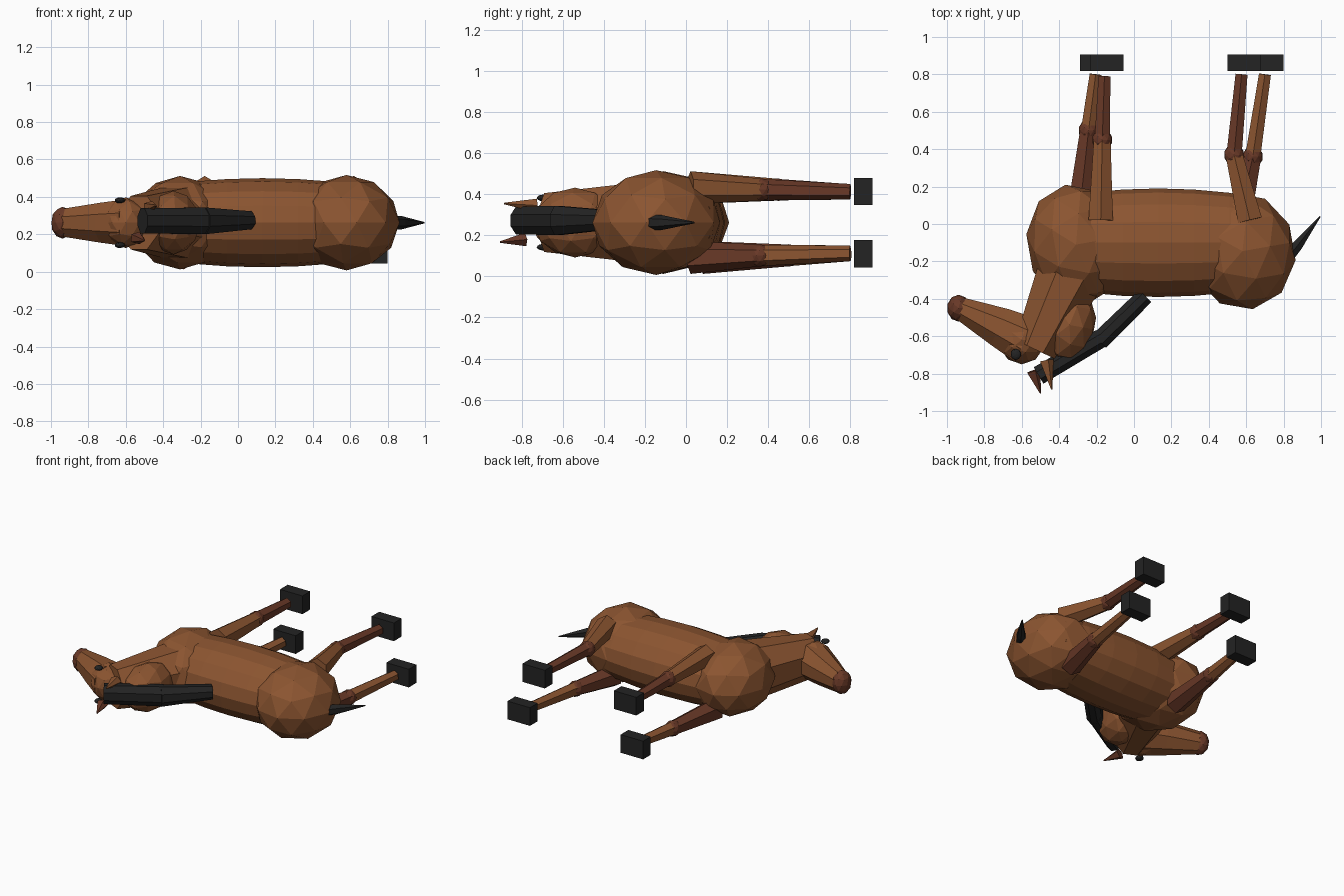
import bpy, bmesh, math
from mathutils import Vector, Matrix

if "Cube" in bpy.data.objects:
    bpy.data.objects.remove(bpy.data.objects["Cube"])

MID = 0.262  # height of the body's plane of symmetry


def material(name, rgb):
    m = bpy.data.materials.new(name)
    m.diffuse_color = (*rgb, 1)
    m.use_nodes = True
    m.node_tree.nodes["Principled BSDF"].inputs["Base Color"].default_value = m.diffuse_color
    return m


BROWN = material("coat brown", (0.26, 0.09, 0.03))
RED = material("dark reddish brown", (0.14, 0.04, 0.02))
BLACK = material("hair black", (0.017, 0.017, 0.017))


def finish(bm, name, mat):
    bmesh.ops.recalc_face_normals(bm, faces=bm.faces)
    me = bpy.data.meshes.new(name)
    bm.to_mesh(me)
    bm.free()
    me.materials.append(mat)
    ob = bpy.data.objects.new(name, me)
    bpy.context.collection.objects.link(ob)
    return ob


def ball(name, mat, centre, radii, sub=2, turn=0):
    bm = bmesh.new()
    mat4 = (Matrix.Translation(centre) @ Matrix.Rotation(math.radians(turn), 4, 'Z')
            @ Matrix.Diagonal((*radii, 1)))
    bmesh.ops.create_icosphere(bm, subdivisions=sub, radius=1, matrix=mat4)
    return finish(bm, name, mat)


def tube(name, mat, stations, sides=6, phase=0.5):
    """Loft rings; each station is (point, in-plane radius, vertical radius)."""
    bm = bmesh.new()
    axis = (Vector(stations[-1][0]) - Vector(stations[0][0])).normalized()
    side = axis.cross(Vector((0, 0, 1))).normalized()
    up = side.cross(axis)
    rings = []
    for p, a, b in stations:
        ring = []
        for i in range(sides):
            t = 2 * math.pi * (i + phase) / sides
            ring.append(bm.verts.new(Vector(p) + side * a * math.cos(t) + up * b * math.sin(t)))
        rings.append(ring)
    for r0, r1 in zip(rings, rings[1:]):
        for i in range(sides):
            j = (i + 1) % sides
            bm.faces.new((r0[i], r0[j], r1[j], r1[i]))
    bm.faces.new(rings[0])
    bm.faces.new(rings[-1])
    return finish(bm, name, mat)


def box(name, mat, centre, size):
    bm = bmesh.new()
    bmesh.ops.create_cube(bm, size=1, matrix=Matrix.Translation(centre) @ Matrix.Diagonal((*size, 1)))
    return finish(bm, name, mat)


# Body: rounded barrel, haunch and chest
barrel = [(-0.42, 0.80), (-0.25, 0.92), (-0.06, 0.98), (0.13, 1.0),
          (0.32, 0.98), (0.51, 0.92), (0.68, 0.80)]
tube("barrel", BROWN, [((x, -0.1, MID), 0.29 * k, 0.238 * k) for x, k in barrel], 16, 0)
ball("haunch", BROWN, (0.58, -0.145, MID), (0.285, 0.315, 0.255), 2, 10)
ball("chest", BROWN, (-0.31, -0.11, MID), (0.265, 0.325, 0.25), 2, 10)

# Neck and crest muscle
tube("neck", BROWN, [((-0.33, -0.25, MID), 0.2, 0.205), ((-0.53, -0.67, MID), 0.125, 0.155)], 8)
ball("crest", BROWN, (-0.345, -0.54, MID), (0.14, 0.205, 0.17), 2, -10)

# Head: skull tapering to a muzzle
ball("skull", BROWN, (-0.60, -0.62, MID), (0.125, 0.13, 0.135), 2)
tube("face", BROWN, [((-0.58, -0.62, MID), 0.14, 0.135), ((-0.72, -0.55, MID), 0.115, 0.115),
                     ((-0.93, -0.45, MID), 0.065, 0.08)], 8)
ball("muzzle", RED, (-0.938, -0.45, MID), (0.062, 0.072, 0.085), 2)
for s, tag in ((1, "upper"), (-1, "lower")):
    ball(tag + "_eye", BLACK, (-0.632, -0.697, MID + s * 0.12), (0.028, 0.03, 0.016), 2)
    ball(tag + "_nostril", BLACK, (-0.898, -0.485, MID + s * 0.066), (0.014, 0.014, 0.012), 1)

# Ears
tube("upper_ear", BROWN, [((-0.47, -0.73, 0.345), 0.04, 0.035), ((-0.44, -0.885, 0.355), 0.004, 0.004)], 5)
tube("lower_ear", RED, [((-0.54, -0.785, 0.18), 0.04, 0.035), ((-0.50, -0.905, 0.167), 0.004, 0.004)], 5)

# Mane in two overlapping locks, and tail
tube("upper_mane", BLACK, [((-0.51, -0.81, 0.272), 0.055, 0.073),
                           ((-0.175, -0.61, 0.272), 0.055, 0.077)], 8)
tube("lower_mane", BLACK, [((-0.185, -0.625, 0.272), 0.055, 0.077),
                           ((0.06, -0.385, 0.275), 0.05, 0.052)], 8)
tube("tail", BLACK, [((0.83, -0.17, MID), 0.035, 0.038), ((0.873, -0.117, MID), 0.032, 0.036),
                     ((0.995, 0.04, MID), 0.004, 0.004)], 6)

# Legs: (name, side, thigh top, knee, ankle, hoof centre x) in the x-y plane
legs = [
    ("upper_front", 1, (-0.178, 0.02), (-0.17, 0.45), (-0.158, 0.79), -0.145),
    ("lower_front", -1, (-0.29, 0.08), (-0.243, 0.50), (-0.205, 0.80), -0.20),
    ("upper_hind", 1, (0.62, 0.02), (0.535, 0.37), (0.575, 0.80), 0.59),
    ("lower_hind", -1, (0.56, 0.02), (0.635, 0.36), (0.70, 0.80), 0.71),
]
for name, s, top, knee, ankle, hoof_x in legs:
    thigh_mat, shin_mat = (BROWN, RED) if s > 0 else (RED, BROWN)
    z_top, z_knee, z_foot = MID + s * 0.17, MID + s * 0.16, MID + s * 0.15
    tube(name + "_thigh", thigh_mat, [((*top, z_top), 0.075, 0.08), ((*knee, z_knee), 0.052, 0.053)])
    ball(name + "_knee", RED, (*knee, z_knee), (0.054, 0.06, 0.055), 2)
    tube(name + "_shin", shin_mat, [((*knee, z_knee), 0.047, 0.052), ((*ankle, z_foot), 0.037, 0.038)])
    box(name + "_hoof", BLACK, (hoof_x, 0.863, MID + s * 0.152), (0.18, 0.088, 0.132))
